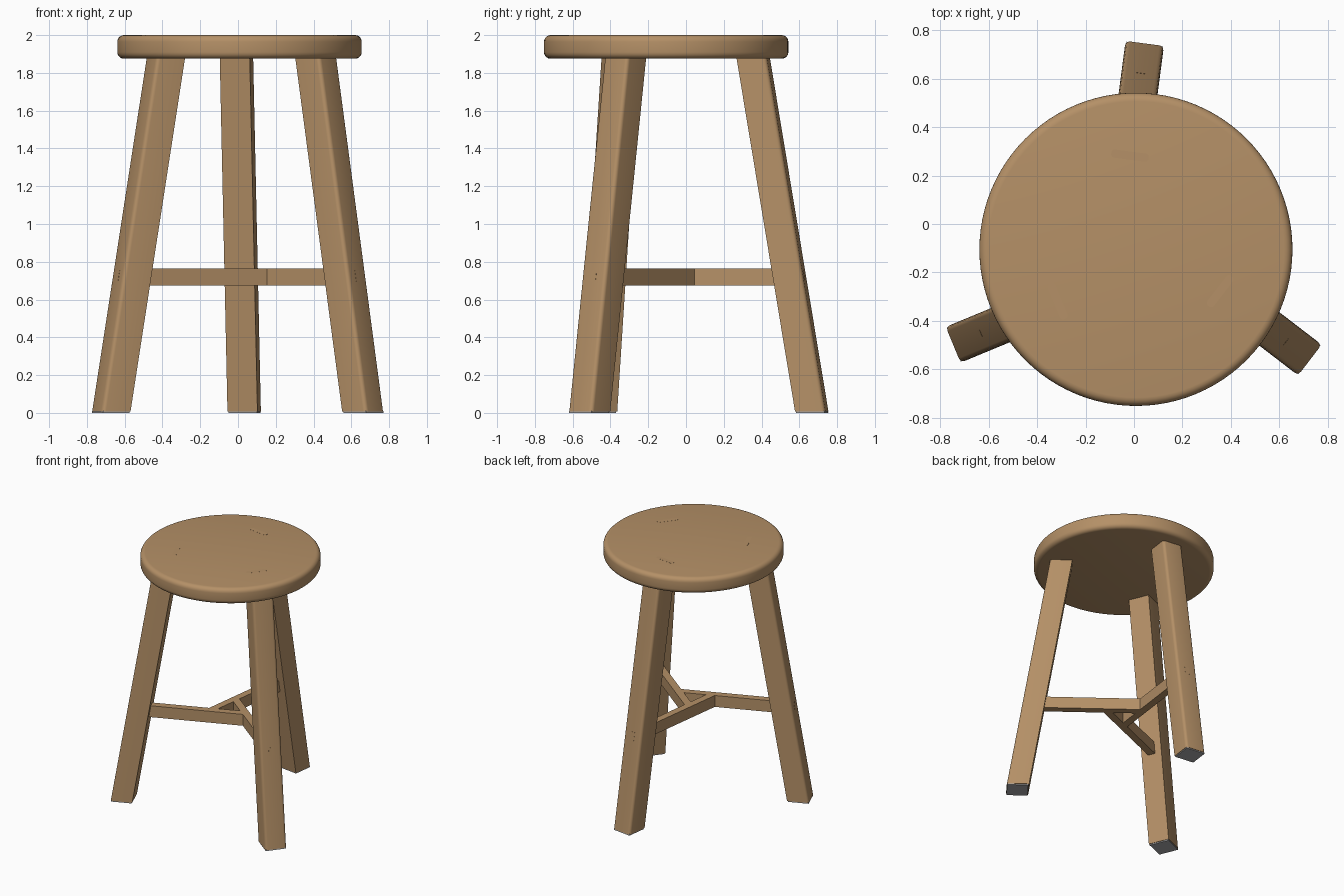
import bpy, bmesh, math
from mathutils import Matrix

if "Cube" in bpy.data.objects:
    bpy.data.objects.remove(bpy.data.objects["Cube"])

CENTRE = (0.008, -0.105)     # seat centre in plan
SLOPE = 0.167                # inward lean of the legs per unit height
OFF = 0.075                  # pinwheel offset of each leg from the seat axis


def material(name, rgb):
    m = bpy.data.materials.new(name)
    m.diffuse_color = (*rgb, 1.0)
    m.use_nodes = True
    m.node_tree.nodes["Principled BSDF"].inputs["Base Color"].default_value = m.diffuse_color
    return m


WOOD = material("warm wood", (0.46, 0.28, 0.135))
PAD = material("grey felt", (0.40, 0.40, 0.41))


def finish(bm, name, mat, angle_deg=0.0, smooth=False):
    """Turn a bmesh into an object, rotated about the seat axis."""
    bmesh.ops.recalc_face_normals(bm, faces=bm.faces)
    me = bpy.data.meshes.new(name)
    bm.to_mesh(me)
    bm.free()
    ob = bpy.data.objects.new(name, me)
    bpy.context.collection.objects.link(ob)
    me.materials.append(mat)
    ob.matrix_world = (Matrix.Translation((*CENTRE, 0)) @
                       Matrix.Rotation(math.radians(angle_deg), 4, 'Z'))
    if smooth:
        bpy.ops.object.select_all(action='DESELECT')
        ob.select_set(True)
        bpy.context.view_layer.objects.active = ob
        bpy.ops.object.shade_smooth_by_angle(angle=math.radians(35))
    return ob


def prism(bottom, top, z0, z1):
    """Solid between two plan outlines with the same number of points."""
    bm = bmesh.new()
    lo = [bm.verts.new((x, y, z0)) for x, y in bottom]
    hi = [bm.verts.new((x, y, z1)) for x, y in top]
    n = len(lo)
    bm.faces.new(lo[::-1])
    bm.faces.new(hi)
    for i in range(n):
        j = (i + 1) % n
        bm.faces.new((lo[i], lo[j], hi[j], hi[i]))
    return bm


def rect(x0, x1, y0, y1):
    return [(x0, y0), (x1, y0), (x1, y1), (x0, y1)]


def leg_section(z, inset=0.0):
    outer = 0.85 - SLOPE * z
    return rect(outer - 0.16 + inset, outer - inset,
                OFF - 0.08 + inset, OFF + 0.08 - inset)


def round_edges(bm, test, radius, segments=4):
    edges = [e for e in bm.edges if test(e)]
    bmesh.ops.bevel(bm, geom=edges, offset=radius, segments=segments,
                    profile=0.5, affect='EDGES')


def upright(e):
    return abs(e.verts[0].co.z - e.verts[1].co.z) > 0.01


# Round seat with softened rims
bm = bmesh.new()
bmesh.ops.create_cone(bm, cap_ends=True, segments=96, radius1=0.647,
                      radius2=0.647, depth=0.125,
                      matrix=Matrix.Translation((0, 0, 1.9375)))
round_edges(bm, lambda e: not upright(e), 0.035, 5)
finish(bm, "seat", WOOD, smooth=True)

# Three legs with their pads, stretchers and through tenons
Z0, Z1, HALF = 0.675, 0.765, 0.028
inner, outer = OFF - HALF, OFF + HALF
for side, ang in (("back", 82.5), ("left", 202.5), ("right", 322.5)):
    # splayed leg, rounded on its two outward edges
    bm = prism(leg_section(0.008), leg_section(1.885), 0.008, 1.885)
    round_edges(bm, lambda e: upright(e) and
                max(v.co.x for v in e.verts) > 0.8, 0.02)
    finish(bm, side + "_leg", WOOD, ang, smooth=True)

    # foot pad
    bm = prism(leg_section(0, 0.004), leg_section(0.01, 0.004), 0, 0.01)
    finish(bm, side + "_foot_pad", PAD, ang)

    # stretcher, mitred against the side of its neighbour
    def reach(v):
        return -(inner + 0.5 * v) / math.sin(math.radians(60))
    plan = [(reach(inner), inner), (0.62, inner),
            (0.62, outer), (reach(outer), outer)]
    finish(prism(plan, plan, Z0, Z1), side + "_stretcher", WOOD, ang)

    # stretcher tenon, flush with the outer leg face
    za, zb = Z0 + 0.02, Z1 - 0.01
    lo = rect(0.6, 0.851 - SLOPE * za, OFF - 0.017, OFF + 0.017)
    hi = rect(0.6, 0.851 - SLOPE * zb, OFF - 0.017, OFF + 0.017)
    finish(prism(lo, hi, za, zb), side + "_stretcher_tenon", WOOD, ang)

    # leg tenon, showing as a rounded slot in the seat top
    slot = rect(0.364, 0.398, OFF - 0.078, OFF + 0.078)
    bm = prism(slot, slot, 1.95, 2.0005)
    round_edges(bm, upright, 0.014)
    finish(bm, side + "_leg_tenon", WOOD, ang)
